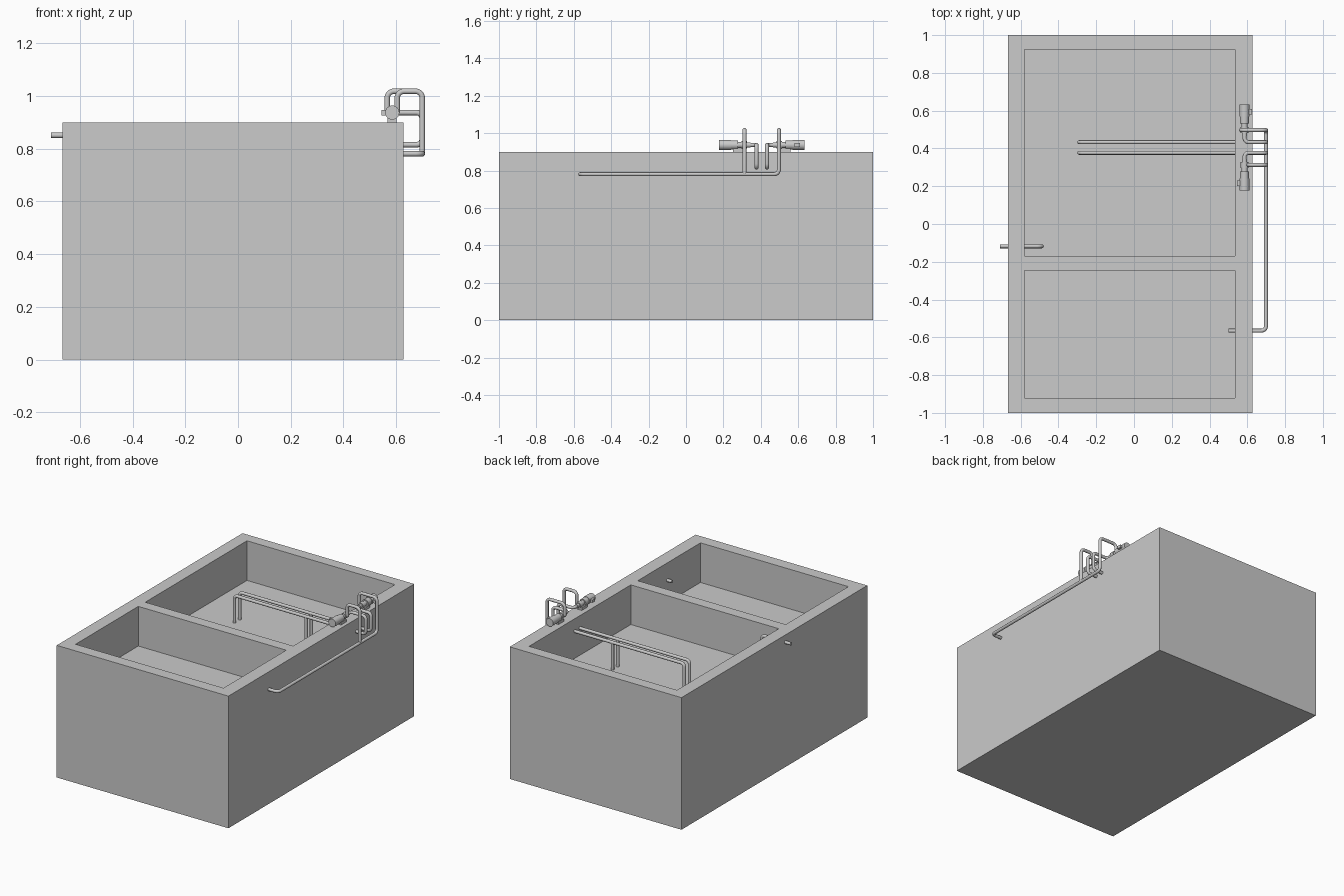
import bpy, bmesh, math
from mathutils import Vector, Matrix

cube = bpy.data.objects.get("Cube")
if cube:
    bpy.data.objects.remove(cube, do_unlink=True)

# One plain grey for everything
grey = bpy.data.materials.new("concrete_grey")
grey.use_nodes = True
grey.diffuse_color = (0.595, 0.595, 0.595, 1)
grey.node_tree.nodes["Principled BSDF"].inputs["Base Color"].default_value = grey.diffuse_color


def add_mesh(name, bm):
    mesh = bpy.data.meshes.new(name)
    bm.to_mesh(mesh)
    bm.free()
    obj = bpy.data.objects.new(name, mesh)
    bpy.context.collection.objects.link(obj)
    mesh.materials.append(grey)
    return obj


def add_pipe(name, points, radius=0.0105, bend=0.025):
    """Round pipe along a path whose corners are filleted."""
    pts = [Vector(p) for p in points]
    path = [pts[0]]
    for a, b, c in zip(pts, pts[1:], pts[2:]):
        u, v = (a - b).normalized() * bend, (c - b).normalized() * bend
        for i in range(6):
            t = math.radians(18 * i)
            path.append(b + u * (1 - math.sin(t)) + v * (1 - math.cos(t)))
    path.append(pts[-1])
    curve = bpy.data.curves.new(name, "CURVE")
    curve.dimensions = "3D"
    curve.bevel_depth = radius
    curve.bevel_resolution = 4
    curve.use_fill_caps = True
    spline = curve.splines.new("POLY")
    spline.points.add(len(path) - 1)
    for p, co in zip(spline.points, path):
        p.co = (*co, 1)
    spline.use_smooth = True
    curve.materials.append(grey)
    obj = bpy.data.objects.new(name, curve)
    bpy.context.collection.objects.link(obj)


# Tank block with two sunken basins
RIM, FLOOR = 0.9, 0.63
X0, X1 = -0.58, 0.535
BASINS = [(-0.92, -0.245), (-0.17, 0.925)]
bm = bmesh.new()
bmesh.ops.create_cube(bm, size=1, matrix=Matrix.Translation((-0.019, 0, RIM / 2))
                      @ Matrix.Diagonal((1.294, 2, RIM, 1)))
cuts = [((x, 0, 0), (1, 0, 0)) for x in (X0, X1)]
cuts += [((0, y, 0), (0, 1, 0)) for basin in BASINS for y in basin]
for co, no in cuts:
    bmesh.ops.bisect_plane(bm, geom=bm.verts[:] + bm.edges[:] + bm.faces[:],
                           plane_co=co, plane_no=no)


def is_basin(face):
    c = face.calc_center_median()
    return c.z > RIM - 0.01 and X0 < c.x < X1 and any(a < c.y < b for a, b in BASINS)


floors = bmesh.ops.extrude_discrete_faces(bm, faces=[f for f in bm.faces if is_basin(f)])["faces"]
bmesh.ops.translate(bm, verts=[v for f in floors for v in f.verts], vec=(0, 0, FLOOR - RIM))
add_mesh("tank", bm)

# Pump pair: the back one is the front one turned half way round
PX, PY, PZ = 0.585, 0.405, 0.937
OUT, LOW = 0.699, 0.781


def cylinder(bm, y0, y1, r):
    mat = Matrix.Translation((0, (y0 + y1) / 2, 0)) @ Matrix.Rotation(math.pi / 2, 4, "X")
    bmesh.ops.create_cone(bm, cap_ends=True, segments=24, radius1=r, radius2=r,
                          depth=y1 - y0, matrix=mat)


def box(bm, centre, size):
    bmesh.ops.create_cube(bm, size=1, matrix=Matrix.Translation(centre)
                          @ Matrix.Diagonal((*size, 1)))


for name, s in (("front", -1), ("back", 1)):
    bm = bmesh.new()
    cylinder(bm, -0.228, -0.165, 0.027)   # motor
    cylinder(bm, -0.165, -0.128, 0.024)   # pump body
    cylinder(bm, -0.128, -0.108, 0.016)   # coupling
    cylinder(bm, -0.108, -0.078, 0.02)    # volute
    cylinder(bm, -0.078, -0.06, 0.014)    # inlet collar
    box(bm, (-0.03, -0.19, 0), (0.02, 0.03, 0.02))       # terminal box
    box(bm, (0, -0.125, -0.028), (0.034, 0.06, 0.018))   # foot
    pump = add_mesh(name + "_pump", bm)
    pump.location = (PX, PY, PZ)
    pump.rotation_euler.z = 0 if s < 0 else math.pi
    bpy.ops.object.select_all(action="DESELECT")
    pump.select_set(True)
    bpy.context.view_layer.objects.active = pump
    bpy.ops.object.shade_smooth_by_angle(angle=math.radians(40))

    # Suction line: over the rim edge, through the wall, then down in the basin
    y, z = PY + s * 0.028, 0.815
    add_pipe(name + "_suction_pipe", [
        (PX, PY + s * 0.065, PZ), (PX, y, PZ), (OUT, y, PZ), (OUT, y, z),
        (-0.29, y, z), (-0.29, y, FLOOR)], bend=0.022)
    add_pipe(name + "_suction_branch", [(0.25, y, z), (0.25, y, FLOOR)])

    # Discharge riser looping outward and down to the shared line
    y, x = PY + s * 0.092, PX - s * 0.019
    riser = [(x, y, PZ), (x, y, 1.018), (OUT, y, 1.018), (OUT, y, LOW)]
    if s > 0:
        riser += [(OUT, -0.565, LOW), (0.5, -0.565, LOW)]
    add_pipe(name + "_discharge_pipe", riser)

# Inlet on the opposite wall, turning down inside the basin
add_pipe("inlet_pipe", [(-0.71, -0.118, 0.851), (-0.488, -0.118, 0.851), (-0.488, -0.118, 0.78)])
